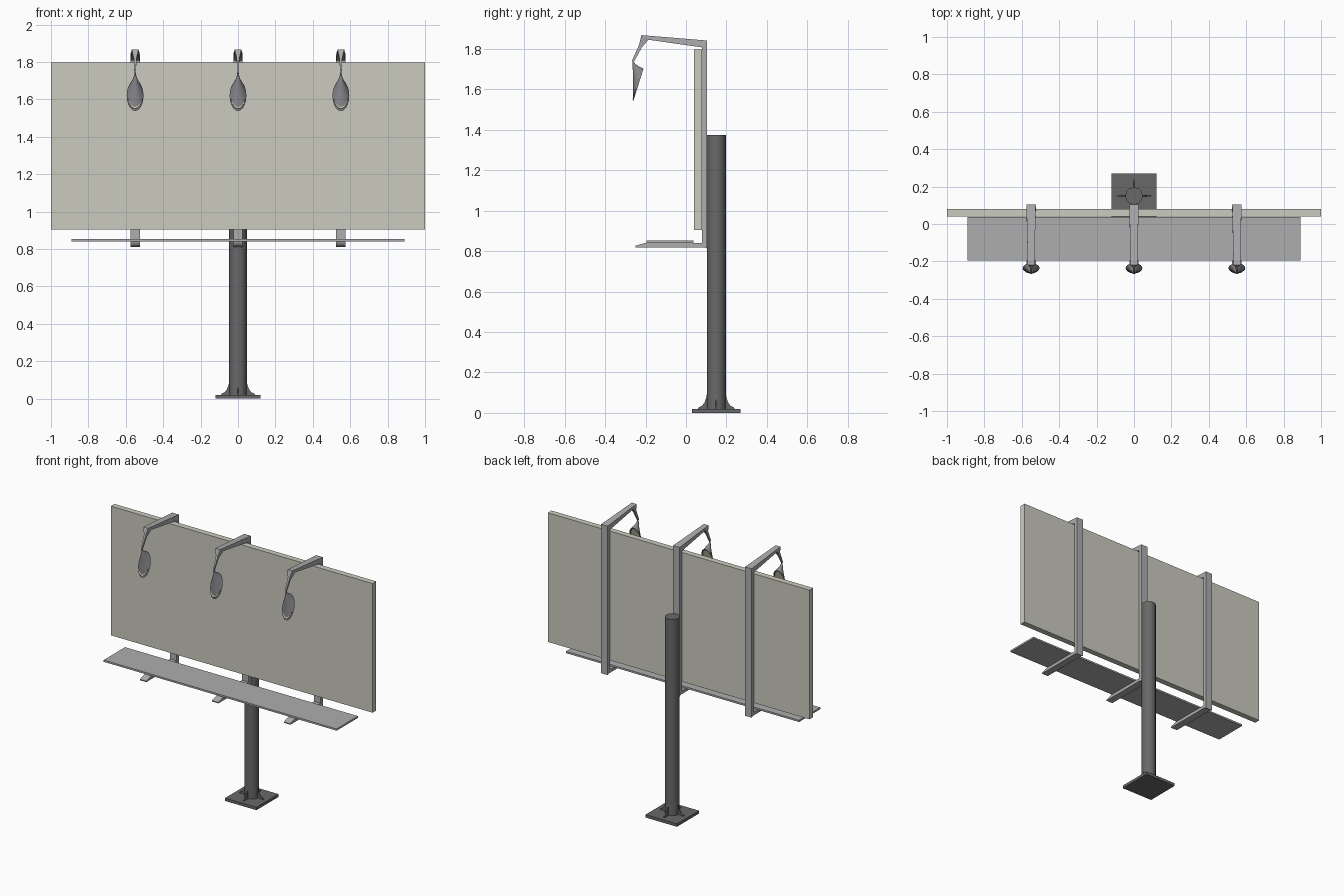
import bpy, bmesh, math
from mathutils import Vector

if "Cube" in bpy.data.objects:
    bpy.data.objects.remove(bpy.data.objects["Cube"])


def material(name, rgb):
    m = bpy.data.materials.new(name)
    m.diffuse_color = (*rgb, 1)
    m.use_nodes = True
    m.node_tree.nodes["Principled BSDF"].inputs["Base Color"].default_value = m.diffuse_color
    return m


DARK = material("dark_steel", (0.14, 0.14, 0.14))
STEEL = material("light_steel", (0.42, 0.42, 0.43))
BOARD = material("board_beige", (0.60, 0.60, 0.52))
SHELL = material("lamp_grey", (0.25, 0.24, 0.26))
GLOW = material("lamp_glass", (0.60, 0.58, 0.40))


def finish(name, bm, mat, smooth=None):
    bmesh.ops.recalc_face_normals(bm, faces=bm.faces)
    me = bpy.data.meshes.new(name)
    bm.to_mesh(me)
    bm.free()
    me.materials.append(mat)
    ob = bpy.data.objects.new(name, me)
    bpy.context.collection.objects.link(ob)
    if smooth:
        bpy.ops.object.select_all(action='DESELECT')
        ob.select_set(True)
        bpy.context.view_layer.objects.active = ob
        bpy.ops.object.shade_smooth_by_angle(angle=math.radians(smooth))
    return ob


def loft(name, rings, mat, cap_start=True, cap_end=True, smooth=None):
    """Skin a list of equally sized closed rings."""
    bm = bmesh.new()
    vs = [[bm.verts.new(p) for p in r] for r in rings]
    n = len(rings[0])
    for a, b in zip(vs, vs[1:]):
        for i in range(n):
            j = (i + 1) % n
            bm.faces.new((a[i], a[j], b[j], b[i]))
    if cap_start:
        bm.faces.new(vs[0])
    if cap_end:
        bm.faces.new(vs[-1])
    return finish(name, bm, mat, smooth)


def box(name, x, y, z, mat):
    rings = [[(x[0], y[0], h), (x[1], y[0], h), (x[1], y[1], h), (x[0], y[1], h)] for h in z]
    return loft(name, rings, mat)


def side_profile(name, pts, x, half, mat):
    """Extrude a (y, z) outline along x."""
    return loft(name, [[(x + s * half, y, z) for y, z in pts] for s in (-1, 1)], mat)


# Board and walkway
box("board_panel", (-1, 1), (0.04, 0.08), (0.905, 1.797), BOARD)
box("walkway", (-0.89, 0.89), (-0.195, 0.038), (0.841, 0.853), STEEL)

# Post and base plate
PY, PR = 0.15, 0.047
circle = [2 * math.pi * i / 12 for i in range(12)]
loft("post", [[(PR * math.cos(a), PY + PR * math.sin(a), z) for a in circle]
              for z in (0.015, 1.375)], DARK, smooth=40)
box("base_plate", (-0.12, 0.12), (PY - 0.12, PY + 0.12), (0, 0.02), DARK)

# Concave gusset fins around the post foot
fin = [(0.03, 0.018), (0.092, 0.018), (0.088, 0.026), (0.07, 0.036),
       (0.058, 0.052), (0.05, 0.075), (0.046, 0.1), (0.03, 0.1)]
for k in range(4):
    c, s = round(math.cos(k * math.pi / 2)), round(math.sin(k * math.pi / 2))
    loft(f"gusset_{k + 1}", [[(c * r - s * t, PY + s * r + c * t, z) for r, z in fin]
                             for t in (-0.004, 0.004)], DARK)

# Upright with walkway arm: one L-shaped outline
upright = [(0.08, 1.807), (0.08, 0.841), (-0.2, 0.841), (-0.25, 0.826),
           (-0.25, 0.819), (0.09, 0.819), (0.105, 0.812), (0.105, 1.841)]

# Lamp arm sections: upper point, lower point, half width
arm = [((0.105, 1.841), (0.08, 1.807), 0.025),
       ((-0.22, 1.868), (-0.186, 1.845), 0.018),
       ((-0.232, 1.820), (-0.219, 1.806), 0.007),
       ((-0.268, 1.740), (-0.258, 1.735), 0.004)]

# Lamp shell: apex at the stem, oval rim tilted toward the board
apex = Vector((0, -0.265, 1.742))
rim_c = Vector((0, -0.236, 1.620))
rim_u, rim_v = Vector((0.045, 0, 0)), Vector((0, 0.026, 0.082))


def oval(scale, centre):
    return [centre + scale * (rim_u * math.cos(a) + rim_v * math.sin(a))
            for a in (2 * math.pi * i / 20 for i in range(20))]


for i, x in enumerate((-0.55, 0, 0.55), 1):
    side_profile(f"upright_{i}", upright, x, 0.025, STEEL)
    loft(f"lamp_arm_{i}", [[(x - w, *t), (x + w, *t), (x + w, *b), (x - w, *b)]
                           for t, b, w in arm], STEEL)
    off = Vector((x, 0, 0))
    rings = [oval(s, apex.lerp(rim_c, t) + off)
             for s, t in ((0.06, 0.03), (0.25, 0.32), (0.6, 0.65), (0.88, 0.9), (1, 1))]
    # inner lip
    rings.append(oval(0.9, rim_c + off))
    rings.append(oval(0.86, rim_c + off + Vector((0, -0.006, 0.002))))
    loft(f"lamp_shell_{i}", rings, SHELL, cap_end=False, smooth=40)
    bm = bmesh.new()
    bm.faces.new([bm.verts.new(p) for p in reversed(rings[-1])])
    finish(f"lamp_glass_{i}", bm, GLOW)
